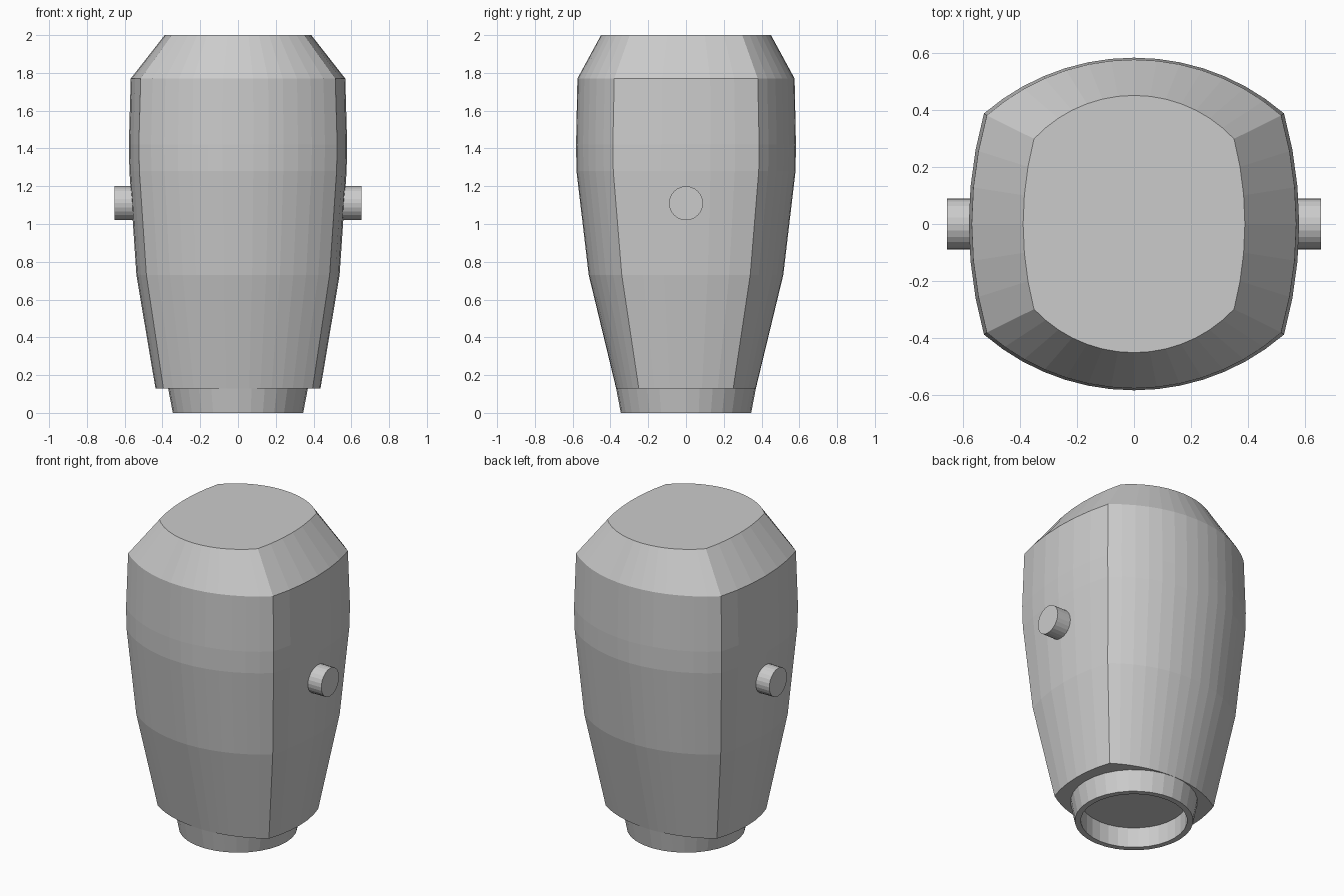
import bpy, bmesh, math

if "Cube" in bpy.data.objects:
    bpy.data.objects.remove(bpy.data.objects["Cube"])


def arc(half, edge, peak, n):
    """Points (along, out) of a circular arc from -half to +half, bulging from edge to peak."""
    s = peak - edge
    r = (half * half + s * s) / (2 * s)
    a = math.asin(half / r)
    pts = []
    for i in range(n):
        t = -a + 2 * a * i / n
        pts.append((r * math.sin(t), peak - r + r * math.cos(t)))
    return pts


def section(cx, cy, px, py):
    """Four-arc outline, counter-clockwise, with corners at (+-cx, +-cy)."""
    front = [(u, -v) for u, v in arc(cx, cy, py, 14)]
    right = [(v, u) for u, v in arc(cy, cx, px, 6)]
    half = front + right
    return half + [(-x, -y) for x, y in half]


def loft(name, rings, caps=False, closed=False):
    bm = bmesh.new()
    loops = [[bm.verts.new((x, y, z)) for x, y in ring] for z, ring in rings]
    pairs = list(zip(loops, loops[1:]))
    if closed:
        pairs.append((loops[-1], loops[0]))
    for lo, hi in pairs:
        n = len(lo)
        for i in range(n):
            j = (i + 1) % n
            bm.faces.new((lo[i], lo[j], hi[j], hi[i]))
    if caps:
        bm.faces.new(loops[0][::-1])
        bm.faces.new(loops[-1])
    bmesh.ops.recalc_face_normals(bm, faces=bm.faces)
    mesh = bpy.data.meshes.new(name)
    bm.to_mesh(mesh)
    bm.free()
    obj = bpy.data.objects.new(name, mesh)
    bpy.context.collection.objects.link(obj)
    return obj


def circle(r, n=32):
    return [(r * math.cos(2 * math.pi * i / n), r * math.sin(2 * math.pi * i / n))
            for i in range(n)]


# Body: z, corner x, corner y, side x, front y
levels = [
    (0.13, 0.395, 0.25, 0.437, 0.37),
    (0.73, 0.485, 0.34, 0.538, 0.515),
    (1.28, 0.522, 0.385, 0.575, 0.58),
    (1.42, 0.525, 0.387, 0.578, 0.582),
    (1.77, 0.515, 0.38, 0.568, 0.575),
    (2.00, 0.35, 0.298, 0.388, 0.45),
]
loft("body", [(z, section(cx, cy, px, py)) for z, cx, cy, px, py in levels], caps=True)

# Hollow neck ring underneath
loft("neck_ring", [(0, circle(0.345)), (0.13, circle(0.37)),
                   (0.13, circle(0.31)), (0, circle(0.31))], closed=True)

# Side pegs
for side, name in ((1, "right_peg"), (-1, "left_peg")):
    bpy.ops.mesh.primitive_cylinder_add(vertices=24, radius=0.09, depth=0.135,
                                        location=(side * 0.5875, 0, 1.11),
                                        rotation=(0, math.pi / 2, 0))
    bpy.context.object.name = name
